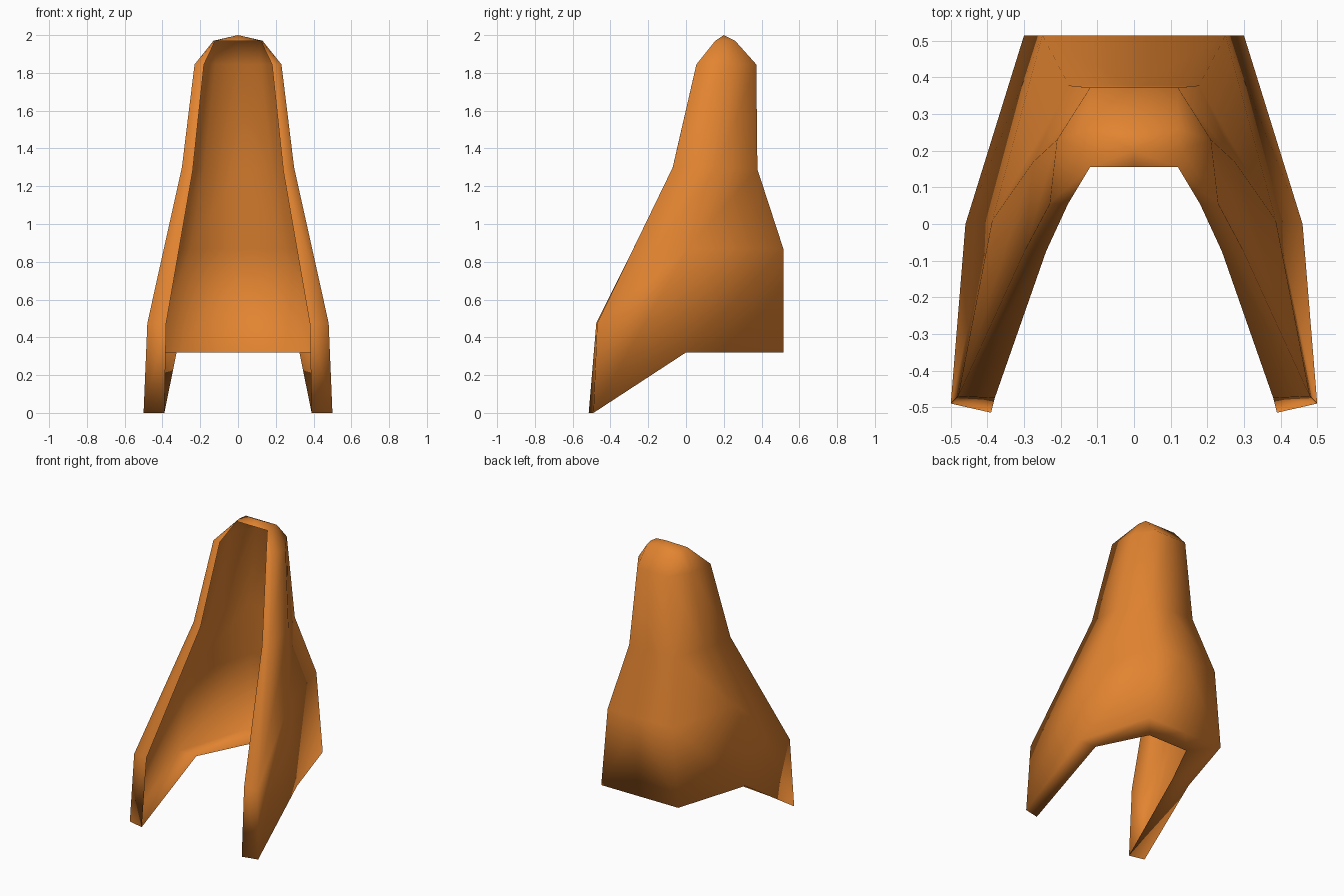
import bpy
import bmesh

old_cube = bpy.data.objects.get("Cube")
if old_cube:
    bpy.data.objects.remove(old_cube, do_unlink=True)

# Single flat colour
orange = bpy.data.materials.new("orange")
orange.use_nodes = True
colour = (0.76, 0.23, 0.03, 1)
orange.diffuse_color = colour
orange.node_tree.nodes["Principled BSDF"].inputs["Base Color"].default_value = colour


def section(front, side, back):
    """Half cross-section from the open front round to the centre line."""
    centre = (0, back[1], back[2])
    return [front, side, back, centre]


# Points where the hood closes at the top
brow = (.12, .155, 1.97)
brow_centre = (0, .155, 1.97)
apex = (0, .2, 2)

# Thin skin sections, bottom to top
skin = [
    section((.5, -.49, 0), (.46, 0, .32), (.3, .515, .32)),
    section((.48, -.47, .475), (.387, .01, .87), (.25, .515, .87)),
    section((.297, -.07, 1.3), (.275, .17, 1.3), (.178, .378, 1.29)),
    section((.23, .055, 1.845), (.21, .23, 1.845), (.12, .372, 1.845)),
    section(brow, (.13, .2, 1.97), (.12, .26, 1.97)),
    [apex] * 4,
]

# Inner edges of the turned-in lips along the bottom and up the front
bottom_lip = section((.39, -.515, 0), (.325, 0, .32), (.155, .34, .32))
front_lip = [bottom_lip[0], (.38, -.475, .475), (.24, -.075, 1.28),
             (.18, .055, 1.845), brow]

bm = bmesh.new()
shared = {}


def add_face(*points):
    """Add a face, reusing vertices and dropping repeated corners."""
    corners = []
    for point in points:
        if point not in shared:
            shared[point] = bm.verts.new(point)
        if shared[point] not in corners:
            corners.append(shared[point])
    if len(corners) > 2:
        bm.faces.new(corners)


def bridge(first, second):
    """Join two matching lines of points with faces."""
    for i in range(len(first) - 1):
        add_face(first[i], first[i + 1], second[i + 1], second[i])


# Skin, lips and the small face over the brow
for lower, upper in zip(skin, skin[1:]):
    bridge(lower, upper)
bridge(bottom_lip, skin[0])
bridge([row[0] for row in skin[:-1]], front_lip)
add_face(brow, apex, brow_centre)

# Mirror the half into the whole hood
geometry = bm.verts[:] + bm.edges[:] + bm.faces[:]
bmesh.ops.mirror(bm, geom=geometry, axis='X', merge_dist=0.001)
bmesh.ops.remove_doubles(bm, verts=bm.verts[:], dist=0.001)
bmesh.ops.recalc_face_normals(bm, faces=bm.faces[:])

# Smooth shading all over
for face in bm.faces:
    face.smooth = True

mesh = bpy.data.meshes.new("hood_shell")
bm.to_mesh(mesh)
bm.free()
mesh.materials.append(orange)
hood = bpy.data.objects.new("hood_shell", mesh)
bpy.context.collection.objects.link(hood)
